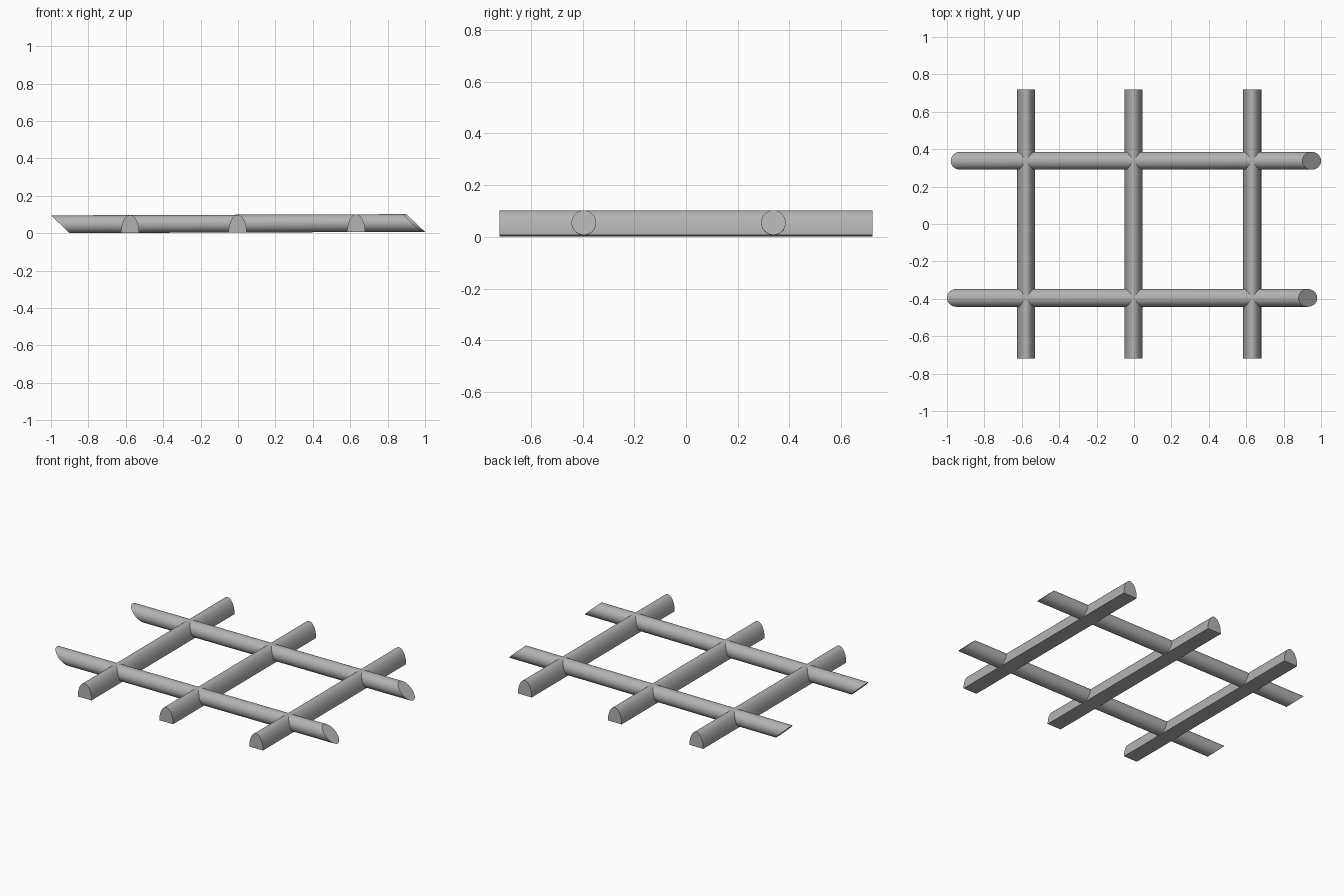
import bpy, bmesh, math

if "Cube" in bpy.data.objects:
    bpy.data.objects.remove(bpy.data.objects["Cube"])

R = 0.0475          # bar radius
TILT = 0.0035       # slight rise towards +x
CZ = 0.0515         # centre height of the round bars at x = 0

grey = bpy.data.materials.new("grey metal")
grey.diffuse_color = (0.45, 0.45, 0.45, 1)
grey.use_nodes = True
grey.node_tree.nodes["Principled BSDF"].inputs["Base Color"].default_value = grey.diffuse_color


def loft(name, ring_a, ring_b):
    """Closed bar between two matching rings of points."""
    bm = bmesh.new()
    a = [bm.verts.new(p) for p in ring_a]
    b = [bm.verts.new(p) for p in ring_b]
    n = len(a)
    for i in range(n):
        j = (i + 1) % n
        bm.faces.new((a[i], a[j], b[j], b[i]))
    bm.faces.new(a)
    bm.faces.new(b)
    # gentle lean of the whole grid
    for v in bm.verts:
        v.co.z += TILT * v.co.x
    bmesh.ops.recalc_face_normals(bm, faces=bm.faces)
    me = bpy.data.meshes.new(name)
    bm.to_mesh(me)
    bm.free()
    me.materials.append(grey)
    ob = bpy.data.objects.new(name, me)
    bpy.context.collection.objects.link(ob)
    bpy.ops.object.select_all(action='DESELECT')
    ob.select_set(True)
    bpy.context.view_layer.objects.active = ob
    bpy.ops.object.shade_smooth_by_angle(angle=math.radians(30))


# Round cross bars with parallel 45 degree cut ends
def round_bar(name, y, x0, x1):
    def ring(xc):
        pts = []
        for i in range(48):
            t = math.tau * i / 48
            c, s = R * math.cos(t), R * math.sin(t)
            pts.append((xc - s * 1.05, y + c, CZ + s))
        return pts
    loft(name, ring(x0), ring(x1))


round_bar("front_cross_bar", -0.395, -0.95, 0.93)
round_bar("back_cross_bar", 0.338, -0.93, 0.95)


# Long bars with an arched top and a flat underside
def arched_bar(name, x):
    def ring(y):
        return [(x + 0.0485 * math.cos(math.pi * i / 28), y,
                 CZ - R + 2 * R * math.sin(math.pi * i / 28)) for i in range(29)]
    loft(name, ring(-0.72), ring(0.72))


for name, x in (("left", -0.577), ("middle", -0.002), ("right", 0.632)):
    arched_bar(name + "_long_bar", x)
